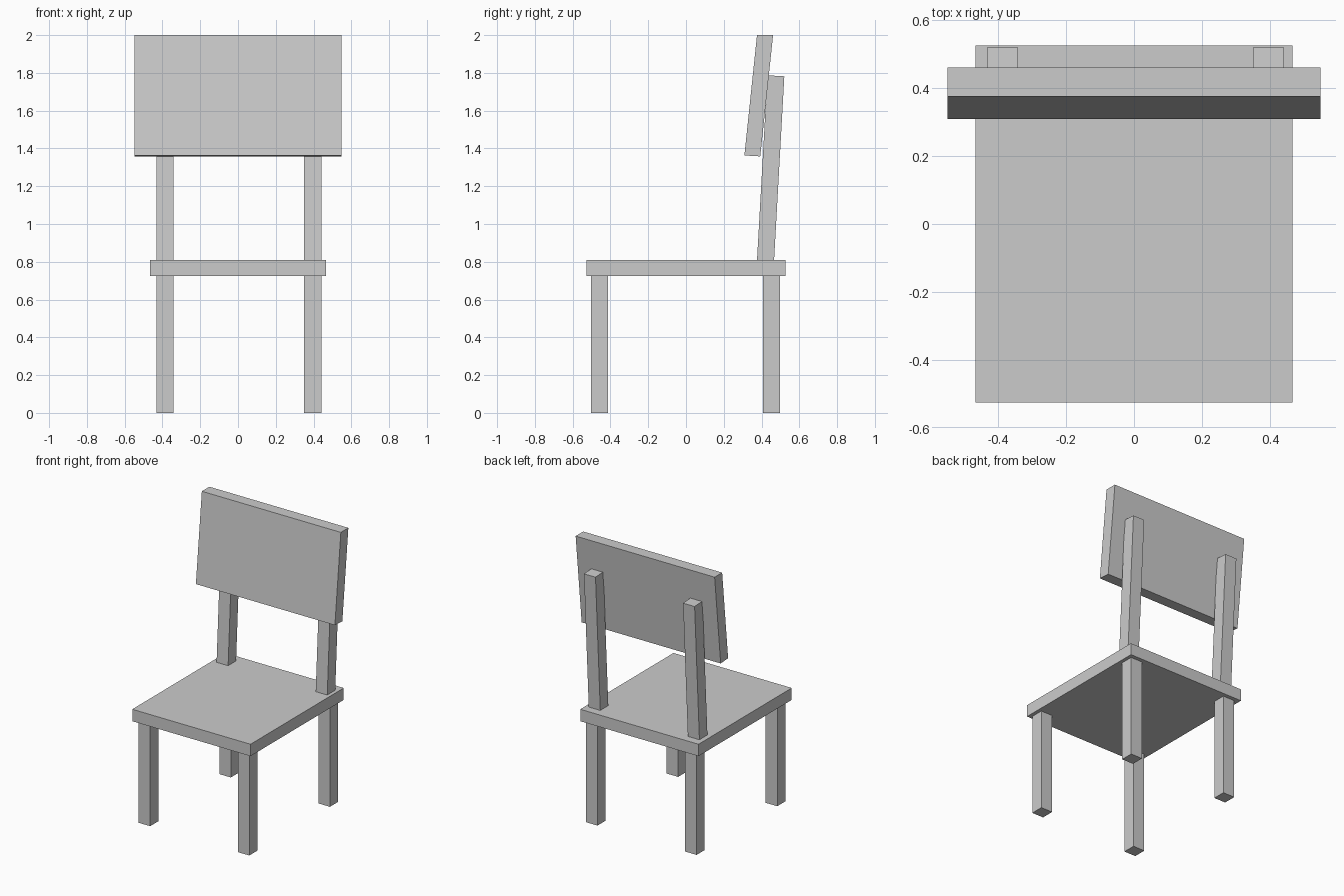
import bpy, bmesh

if "Cube" in bpy.data.objects:
    bpy.data.objects.remove(bpy.data.objects["Cube"])


def prism(name, profile, x0, x1):
    """Extrude a (y, z) side profile along x."""
    bm = bmesh.new()
    face = bm.faces.new([bm.verts.new((x0, y, z)) for y, z in profile])
    ext = bmesh.ops.extrude_face_region(bm, geom=[face])
    verts = [g for g in ext["geom"] if isinstance(g, bmesh.types.BMVert)]
    bmesh.ops.translate(bm, verts=verts, vec=(x1 - x0, 0, 0))
    bmesh.ops.recalc_face_normals(bm, faces=bm.faces)
    mesh = bpy.data.meshes.new(name)
    bm.to_mesh(mesh)
    bm.free()
    obj = bpy.data.objects.new(name, mesh)
    bpy.context.collection.objects.link(obj)
    return obj


def rect(y0, y1, z0, z1):
    return [(y0, z0), (y1, z0), (y1, z1), (y0, z1)]


# Seat slab
prism("seat", rect(-0.526, 0.526, 0.725, 0.81), -0.467, 0.467)

# Legs and leaning back posts on each side
half = 0.0455
post_profile = [(0.374, 0.773), (0.464, 0.768), (0.5205, 1.782), (0.431, 1.787)]
for side, x in (("left", -0.387), ("right", 0.396)):
    prism(f"front_leg_{side}", rect(-0.503, -0.412, 0, 0.725), x - half, x + half)
    prism(f"rear_leg_{side}", rect(0.407, 0.498, 0, 0.725), x - half, x + half)
    prism(f"back_post_{side}", post_profile, x - half, x + half)

# Tilted backrest board
board_profile = [(0.309, 1.363), (0.393, 1.358), (0.461, 2.0), (0.376, 2.0)]
prism("backrest", board_profile, -0.549, 0.549)
